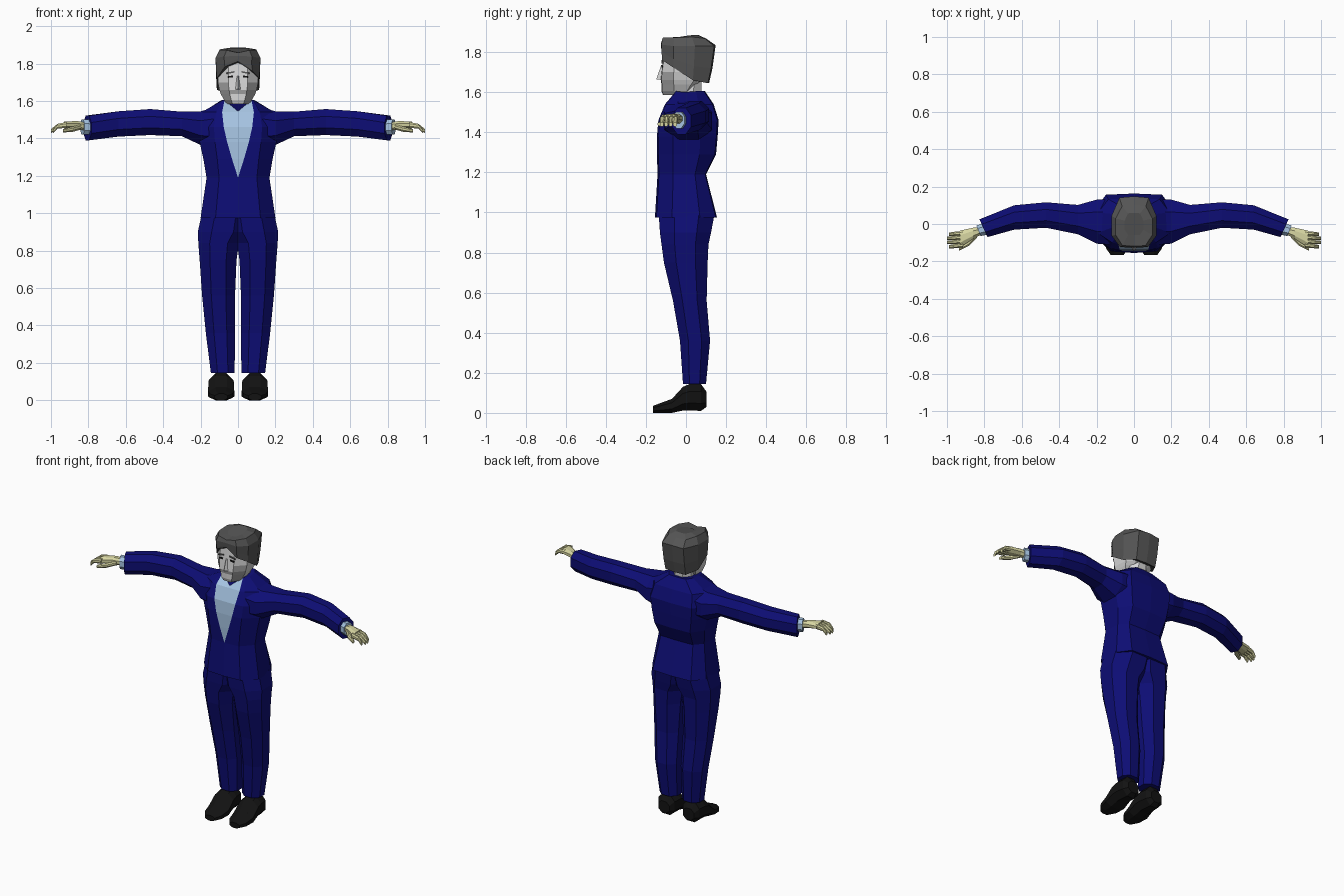
import bpy, bmesh
from mathutils import Vector


def material(name, r, g, b):
    m = bpy.data.materials.new(name)
    m.diffuse_color = (r, g, b, 1)
    return m


NAVY = material("navy_cloth", 0.004, 0.004, 0.175)
SHIRT = material("pale_blue_cloth", 0.38, 0.55, 0.76)
HAND = material("pale_tan_skin", 0.68, 0.67, 0.36)
FACE = material("light_grey_skin", 0.68, 0.68, 0.68)
BEARD = material("mid_grey_beard", 0.4, 0.4, 0.4)
HAIR = material("dark_grey_hair", 0.09, 0.09, 0.09)
BLACK = material("black_leather", 0.006, 0.006, 0.006)


def loft(name, rings, mats, pick=None, mirror=False):
    """Skin a list of equal closed rings, cap both ends."""
    bm = bmesh.new()
    vs = [[bm.verts.new(p) for p in ring] for ring in rings]
    n = len(rings[0])
    for i in range(len(rings) - 1):
        for j in range(n):
            k = (j + 1) % n
            f = bm.faces.new((vs[i][j], vs[i][k], vs[i + 1][k], vs[i + 1][j]))
            if pick:
                f.material_index = pick(i, j, n)
    bm.faces.new(vs[0][::-1])
    bm.faces.new(vs[-1])
    bmesh.ops.remove_doubles(bm, verts=bm.verts, dist=0.0005)
    bmesh.ops.recalc_face_normals(bm, faces=bm.faces)
    me = bpy.data.meshes.new(name)
    bm.to_mesh(me)
    bm.free()
    for m in mats:
        me.materials.append(m)
    ob = bpy.data.objects.new(name, me)
    bpy.context.collection.objects.link(ob)
    if mirror:
        mod = ob.modifiers.new("mirror", 'MIRROR')
        mod.use_mirror_merge = False
    return ob


def sym(half):
    """Complete a half ring that starts and ends on x = 0."""
    return half + [(-x, y, z) for x, y, z in reversed(half[1:-1])]


def octagon(a0, a1, b0, b1, c=0.28):
    """Box outline with cut corners."""
    da, db = (a1 - a0) * c, (b1 - b0) * c
    return [(a0 + da, b0), (a1 - da, b0), (a1, b0 + db), (a1, b1 - db),
            (a1 - da, b1), (a0 + da, b1), (a0, b1 - db), (a0, b0 + db)]


def box_along_x(x, y0, y1, z0, z1, slant=0.0):
    yc = (y0 + y1) / 2
    return [(x + slant * (y - yc), y, z) for y, z in octagon(y0, y1, z0, z1)]


# Jacket with the open V showing the shirt: z, half width, front, back, V half width
def jacket_ring(z, w, f, b, v):
    return sym([(0, f, z), (v, f, z), (max(w * 0.6, v), f * 0.95, z),
                (w, f * 0.45, z), (w * 0.98, b * 0.45, z),
                (w * 0.7, b * 0.96, z), (0, b, z)])


jacket = [jacket_ring(*r) for r in (
    (0.975, 0.2, -0.155, 0.155, 0), (1.19, 0.168, -0.142, 0.1, 0),
    (1.29, 0.185, -0.145, 0.15, 0.032), (1.38, 0.205, -0.145, 0.158, 0.058),
    (1.46, 0.215, -0.138, 0.163, 0.076), (1.54, 0.195, -0.105, 0.138, 0.085))]
jacket.append(sym([(0, -0.088, 1.545), (0.072, -0.05, 1.605), (0.082, -0.045, 1.605),
                   (0.09, -0.01, 1.6), (0.088, 0.05, 1.605), (0.06, 0.09, 1.605),
                   (0, 0.095, 1.605)]))
loft("jacket", jacket, [NAVY, SHIRT],
     lambda i, j, n: int(i >= 1 and j in (0, n - 1)))

# Sleeves
loft("sleeve", [box_along_x(*r) for r in (
    (0.13, -0.11, 0.13, 1.35, 1.565), (0.2, -0.105, 0.13, 1.365, 1.545),
    (0.3, -0.055, 0.102, 1.412, 1.543), (0.47, -0.02, 0.116, 1.418, 1.557),
    (0.64, -0.03, 0.1, 1.41, 1.545), (0.805, -0.07, 0.025, 1.39, 1.522, 0.45))],
     [NAVY], mirror=True)

# Shirt cuffs
loft("cuff", [box_along_x(0.77, -0.05, 0.01, 1.42, 1.5, 0.4),
              box_along_x(0.832, -0.065, -0.008, 1.42, 1.502, 0.4)],
     [SHIRT], mirror=True)

# Hands: palm, four curled fingers and a thumb
loft("palm", [box_along_x(*r) for r in (
    (0.81, -0.052, -0.015, 1.44, 1.485), (0.86, -0.08, -0.02, 1.45, 1.493),
    (0.93, -0.125, -0.035, 1.453, 1.49))], [HAND], mirror=True)
for k in range(4):
    y = -0.114 + k * 0.022
    tip = 1.0 - (0.012 if k in (0, 3) else 0)
    loft(f"finger_{k + 1}", [box_along_x(*r) for r in (
        (0.915, y - 0.011, y + 0.011, 1.457, 1.488),
        (0.965, y - 0.016, y + 0.006, 1.452, 1.478),
        (tip, y - 0.016, y + 0.002, 1.428, 1.45))], [HAND], mirror=True)
loft("thumb", [box_along_x(*r) for r in (
    (0.84, -0.075, -0.035, 1.447, 1.475), (0.885, -0.118, -0.085, 1.435, 1.463),
    (0.935, -0.142, -0.12, 1.432, 1.45))], [HAND], mirror=True)

# Trouser legs: z, inner x, outer x, front, back
loft("trouser_leg", [[(x, y, z) for x, y in octagon(x0, x1, y0, y1)]
                     for z, x0, x1, y0, y1 in (
    (0.145, 0.018, 0.145, -0.015, 0.1), (0.36, 0.016, 0.172, -0.03, 0.12),
    (0.56, 0.016, 0.192, -0.065, 0.103), (0.75, 0.008, 0.205, -0.11, 0.108),
    (0.84, -0.005, 0.212, -0.122, 0.112), (0.9, -0.05, 0.215, -0.13, 0.125),
    (0.99, -0.06, 0.195, -0.136, 0.142))], [NAVY], mirror=True)

# Shoes: y, half width, bottom, top
loft("shoe", [[(x, y, z) for x, z in octagon(0.09 - w, 0.09 + w, z0, z1)]
              for y, w, z0, z1 in (
    (-0.165, 0.035, 0.0, 0.035), (-0.13, 0.06, 0.0, 0.048),
    (-0.07, 0.07, 0.0, 0.07), (-0.015, 0.068, 0.012, 0.13),
    (0.02, 0.066, 0.012, 0.145), (0.075, 0.06, 0.01, 0.143),
    (0.103, 0.04, 0.03, 0.105))], [BLACK], mirror=True)

# Neck
loft("neck", [[(x, y, z) for x, y in octagon(-w, w, f, b)] for z, w, f, b in (
    (1.5, 0.066, -0.07, 0.075), (1.58, 0.064, -0.06, 0.075),
    (1.68, 0.064, -0.06, 0.08))], [FACE])


# Head with beard on jaw sides and moustache row: z, half width, front, back
def head_ring(z, w, f, b):
    return sym([(0, f, z), (w * 0.48, f * 0.98, z), (w, f * 0.5, z),
                (w * 0.95, b * 0.5, z), (w * 0.5, b, z), (0, b, z)])


def beard_rule(i, j, n):
    return int((j in (1, n - 2) and i < 4) or (j in (0, n - 1) and i == 2))


loft("head", [head_ring(*r) for r in (
    (1.585, 0.06, -0.115, -0.03), (1.605, 0.075, -0.122, 0.01),
    (1.638, 0.092, -0.122, 0.05), (1.66, 0.1, -0.126, 0.08),
    (1.70, 0.108, -0.122, 0.1), (1.76, 0.108, -0.116, 0.11),
    (1.83, 0.1, -0.11, 0.11))], [FACE, BEARD], beard_rule)

# Nose
loft("nose", [[(-0.02, -0.115, 1.66), (0.02, -0.115, 1.66), (0, -0.148, 1.665)],
              [(-0.009, -0.112, 1.735), (0.009, -0.112, 1.735), (0, -0.124, 1.735)]],
     [FACE])


# Eyes and brows as thin slanted plates
def plate(name, x0, z0, x1, z1, h, y, mat):
    quad = [(x0, z0 - h), (x1, z1 - h), (x1, z1 + h), (x0, z0 + h)]
    loft(name, [[(x, y, z) for x, z in quad], [(x, y + 0.008, z) for x, z in quad]],
         [mat], mirror=True)


plate("eye", 0.026, 1.731, 0.054, 1.729, 0.005, -0.1215, BLACK)
plate("brow", 0.02, 1.756, 0.062, 1.748, 0.004, -0.1215, HAIR)


# Hair: rings from the uneven hairline up to the crown
def hair_ring(w, f, b, zs):
    return sym([(0, f, zs[0]), (w * 0.62, f * 0.98, zs[1]), (w, f * 0.5, zs[2]),
                (w, b * 0.3, zs[3]), (w * 0.65, b * 0.95, zs[4]), (0, b, zs[5])])


hairline = hair_ring(0.113, -0.122, 0.115, (1.812, 1.772, 1.722, 1.66, 1.645, 1.645))
hairline[1] = Vector(hairline[1]) + Vector((0.008, 0, -0.012))
hairline[-1] = Vector(hairline[-1]) + Vector((0, 0, 0.012))
loft("hair", [hairline,
              hair_ring(0.117, -0.124, 0.132, (1.825, 1.8, 1.765, 1.73, 1.72, 1.72)),
              hair_ring(0.12, -0.126, 0.148, (1.842, 1.838, 1.83, 1.83, 1.83, 1.835)),
              hair_ring(0.098, -0.118, 0.1, (1.858, 1.872, 1.872, 1.876, 1.868, 1.868)),
              hair_ring(0.05, -0.06, 0.06, (1.862, 1.868, 1.876, 1.884, 1.886, 1.886))],
     [HAIR])
